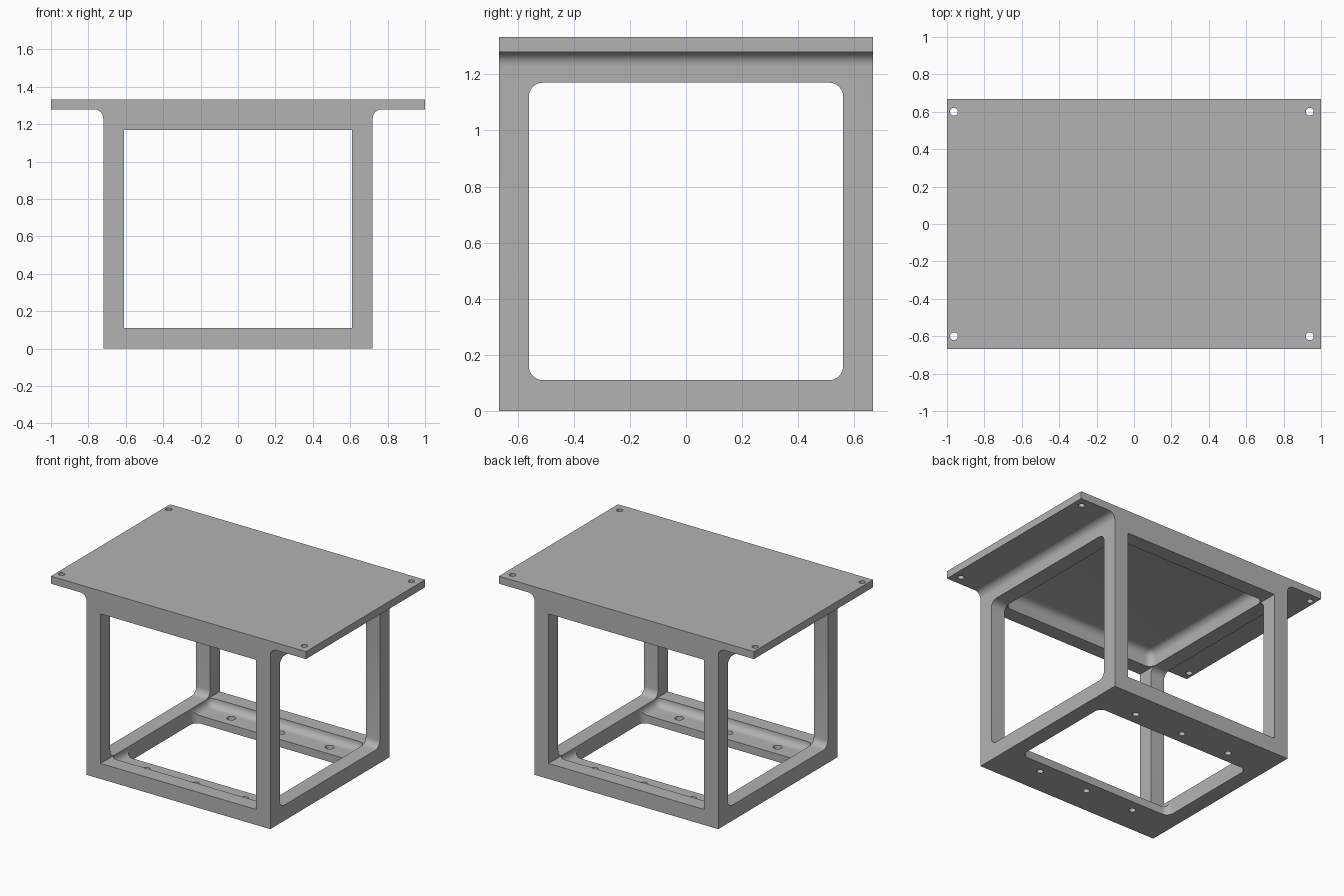
import bpy, bmesh
from math import pi, cos, sin, radians
from mathutils import Matrix

if "Cube" in bpy.data.objects:
    bpy.data.objects.remove(bpy.data.objects["Cube"], do_unlink=True)

FILLET = 0.05
DEPTH = 0.667      # half depth of plate and frame
TOP = 1.333        # upper face of the plate
UNDER = 1.28       # underside of the plate
HALF = 0.72        # half width of the frame
IN_X, IN_Y = 0.61, 0.56

grey = bpy.data.materials.new("plain grey")
grey.use_nodes = True
colour = (0.45, 0.45, 0.45, 1)
grey.diffuse_color = colour
grey.node_tree.nodes["Principled BSDF"].inputs["Base Color"].default_value = colour


def finish(name, bm):
    bmesh.ops.recalc_face_normals(bm, faces=bm.faces)
    mesh = bpy.data.meshes.new(name)
    bm.to_mesh(mesh)
    bm.free()
    mesh.materials.append(grey)
    obj = bpy.data.objects.new(name, mesh)
    bpy.context.collection.objects.link(obj)
    return obj


def rounded_block(name, lo, hi, axes=""):
    """Box between two corners; edges running along the given axes are rounded."""
    bm = bmesh.new()
    bmesh.ops.create_cube(bm, size=1)
    for v in bm.verts:
        v.co = [lo[i] if v.co[i] < 0 else hi[i] for i in range(3)]
    edges = [e for e in bm.edges
             if any(abs((e.verts[0].co - e.verts[1].co)["xyz".index(a)]) > 1e-4 for a in axes)]
    if edges:
        bmesh.ops.bevel(bm, geom=edges, offset=FILLET, segments=6, profile=0.5, affect='EDGES')
    return finish(name, bm)


def drills(name, spots, z_lo, z_hi, r_lo, r_hi):
    bm = bmesh.new()
    for x, y in spots:
        bmesh.ops.create_cone(bm, cap_ends=True, segments=24, radius1=r_lo, radius2=r_hi,
                              depth=z_hi - z_lo,
                              matrix=Matrix.Translation((x, y, (z_lo + z_hi) / 2)))
    return finish(name, bm)


def cut(target, cutter):
    mod = target.modifiers.new("cut", 'BOOLEAN')
    mod.operation = 'DIFFERENCE'
    mod.solver = 'EXACT'
    mod.object = cutter
    bpy.context.view_layer.objects.active = target
    bpy.ops.object.modifier_apply(modifier=mod.name)
    bpy.data.objects.remove(cutter, do_unlink=True)


# Solid profile: frame with overhanging plate and filleted undersides
half = [(HALF, 0)]
for i in range(9):
    a = pi - i * pi / 16
    half.append((HALF + FILLET + FILLET * cos(a), UNDER - FILLET + FILLET * sin(a)))
half += [(1, UNDER), (1, TOP)]
outline = half + [(-x, z) for x, z in reversed(half)]
bm = bmesh.new()
face = bm.faces.new([bm.verts.new((x, -DEPTH, z)) for x, z in outline])
side = bmesh.ops.extrude_face_region(bm, geom=[face])
bmesh.ops.translate(bm, vec=(0, 2 * DEPTH, 0),
                    verts=[g for g in side["geom"] if isinstance(g, bmesh.types.BMVert)])
stand = finish("table_frame", bm)

# Hollow inside, front and side windows, floor opening
cut(stand, rounded_block("cavity", (-IN_X, -IN_Y, 0.055), (IN_X, IN_Y, UNDER), "xyz"))
cut(stand, rounded_block("front_window", (-IN_X, -1, 0.11), (IN_X, 1, 1.17)))
cut(stand, rounded_block("side_window", (-1, -IN_Y, 0.11), (1, IN_Y, 1.17), "x"))
cut(stand, rounded_block("floor_opening", (-IN_X, -0.39, -0.2), (IN_X, 0.39, 0.3), "z"))

# Plate corner holes and countersunk floor holes
cut(stand, drills("plate_holes", [(x, y) for x in (-0.963, 0.94) for y in (-0.6, 0.6)],
                  1.2, 1.4, 0.021, 0.021))
cut(stand, drills("floor_holes", [(x, y) for x in (-0.385, 0, 0.385) for y in (-0.475, 0.475)],
                  -0.01, 0.065, 0.02, 0.03))

bpy.ops.object.select_all(action='DESELECT')
stand.select_set(True)
bpy.context.view_layer.objects.active = stand
bpy.ops.object.shade_smooth_by_angle(angle=radians(30))
